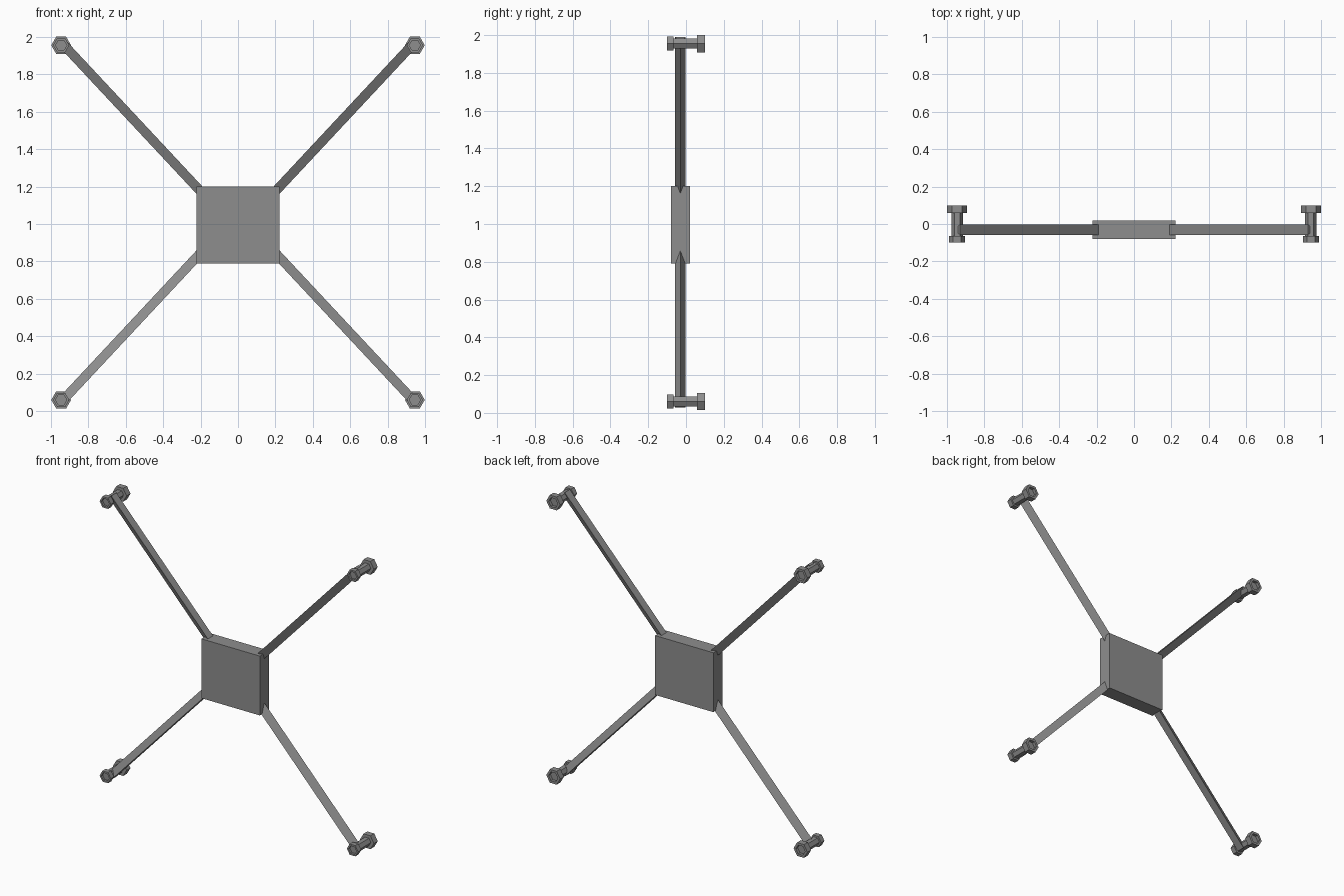
import bpy, bmesh, math
from mathutils import Vector

cube = bpy.data.objects.get("Cube")
if cube:
    bpy.data.objects.remove(cube, do_unlink=True)

grey = bpy.data.materials.new("mid_grey")
grey.use_nodes = True
colour = (0.27, 0.27, 0.27, 1)
grey.diffuse_color = colour
grey.node_tree.nodes["Principled BSDF"].inputs["Base Color"].default_value = colour


def finish(name, bm):
    bmesh.ops.recalc_face_normals(bm, faces=bm.faces)
    mesh = bpy.data.meshes.new(name)
    bm.to_mesh(mesh)
    bm.free()
    mesh.materials.append(grey)
    obj = bpy.data.objects.new(name, mesh)
    bpy.context.collection.objects.link(obj)
    return obj


def loft(name, rings):
    """Skin a list of rings and cap both ends."""
    bm = bmesh.new()
    loops = [[bm.verts.new(p) for p in ring] for ring in rings]
    n = len(loops[0])
    for a, b in zip(loops, loops[1:]):
        for i in range(n):
            j = (i + 1) % n
            bm.faces.new((a[i], a[j], b[j], b[i]))
    bm.faces.new(loops[0])
    bm.faces.new(loops[-1])
    return finish(name, bm)


# Central body block
bm = bmesh.new()
bmesh.ops.create_cube(bm, size=1)
for v in bm.verts:
    v.co = Vector((v.co.x * 0.445, v.co.y * 0.1 - 0.03, v.co.z * 0.41 + 0.995))
finish("body", bm)

# Six-sided motor outline, (radius, y): recessed collar, shaft, recessed collar
motor = [(0.03, -0.085), (0.03, -0.1), (0.043, -0.1), (0.043, -0.065),
         (0.03, -0.065), (0.03, 0.058), (0.053, 0.058), (0.053, 0.1),
         (0.035, 0.1), (0.035, 0.08)]

for side_name, sx in (("left", 1), ("right", -1)):
    for level, sz in (("upper", 1), ("lower", -1)):
        # Motor at the arm tip
        cx, cz = sx * 0.945, 1.0075 + sz * 0.9475
        loft(f"{level}_{side_name}_motor",
             [[(cx + r * math.cos(k * math.pi / 3), y,
                cz + r * math.sin(k * math.pi / 3)) for k in range(6)]
              for r, y in motor])

        # Triangular arm, its ridge turned toward the middle height
        inner = Vector((sx * 0.16, -0.03, 1.01 + sz * 0.085))
        outer = Vector((sx * 0.945, -0.03, 1.01 + sz * 0.925))
        along = (outer - inner).normalized()
        out = Vector((-along.z * sx * sz, 0, abs(along.x) * sz))
        out.x = -sx * abs(along.z)
        section = [Vector((0, 0, 0)),
                   out * 0.05 + Vector((0, -0.028, 0)),
                   out * 0.05 + Vector((0, 0.028, 0))]
        tip = outer + along * 0.03
        loft(f"{level}_{side_name}_arm",
             [[p + q for q in section] for p in (inner, tip)])
